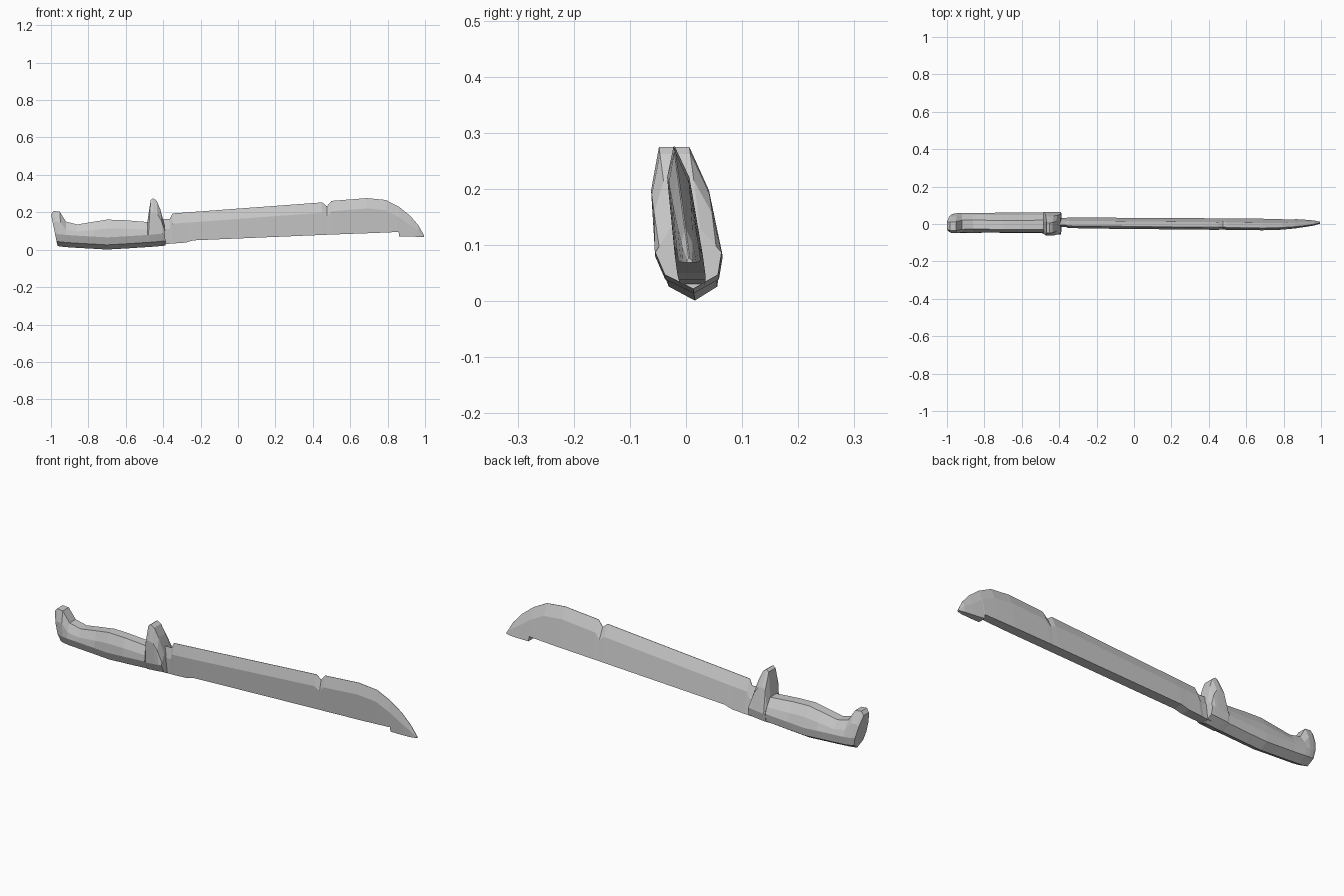
import bpy, bmesh


def lean(z):
    # the whole model lies tilted slightly towards the front
    return 0.016 - 0.135 * z


def loft(name, rings):
    """Skin a list of equal-length closed rings and cap both ends."""
    bm = bmesh.new()
    loops = [[bm.verts.new((x, y + lean(z), z)) for x, y, z in r] for r in rings]
    n = len(loops[0])
    for a, b in zip(loops, loops[1:]):
        for i in range(n):
            j = (i + 1) % n
            bm.faces.new((a[i], a[j], b[j], b[i]))
    bm.faces.new(loops[0])
    bm.faces.new(loops[-1][::-1])
    bmesh.ops.recalc_face_normals(bm, faces=bm.faces)
    mesh = bpy.data.meshes.new(name)
    bm.to_mesh(mesh)
    bm.free()
    ob = bpy.data.objects.new(name, mesh)
    bpy.context.collection.objects.link(ob)
    return ob


def blade_ring(x, zb, zt, w):
    # thick flat back at the bottom, bevelled to a sharp edge at the top
    zs = zt - min(0.055, 0.45 * (zt - zb))
    return [(x, -w, zb), (x, -w * 0.82, zs), (x, -0.001, zt),
            (x, 0.001, zt), (x, w * 0.82, zs), (x, w, zb)]


def grip_ring(xb, xt, zb, zt, w):
    # keel at the bottom, faceted sides, narrow flat top
    h = zt - zb
    half = [(0.8, zb + 0.025), (1.0, zb + 0.065), (0.86, zb + 0.7 * h), (0.45, zt)]

    def px(z):
        return xb + (xt - xb) * (z - zb) / h
    left = [(px(z), -k * w, z) for k, z in half]
    right = [(px(z), k * w, z) for k, z in reversed(half)]
    return [(xb, 0, zb)] + left + right


# Blade: x, bottom, top, half thickness
blade = [
    (-0.41, 0.030, 0.165, 0.021), (-0.365, 0.032, 0.165, 0.021),
    (-0.35, 0.033, 0.194, 0.023), (-0.28, 0.038, 0.199, 0.024),
    (-0.24, 0.050, 0.202, 0.025), (0.45, 0.079, 0.253, 0.025),
    (0.475, 0.080, 0.232, 0.025), (0.50, 0.081, 0.261, 0.025),
    (0.69, 0.088, 0.276, 0.024), (0.79, 0.092, 0.266, 0.022),
    (0.859, 0.095, 0.230, 0.020), (0.861, 0.072, 0.229, 0.020),
    (0.92, 0.070, 0.182, 0.016), (0.965, 0.069, 0.130, 0.012),
    (0.995, 0.069, 0.076, 0.005),
]
loft("blade", [blade_ring(*s) for s in blade])

# Grip with pommel hook: x at bottom, x at top, bottom, top, half width
grip = [
    (-0.965, -1.0, 0.020, 0.190, 0.046), (-0.955, -0.985, 0.018, 0.207, 0.050),
    (-0.94, -0.953, 0.016, 0.204, 0.053), (-0.92, -0.92, 0.014, 0.150, 0.054),
    (-0.86, -0.86, 0.010, 0.135, 0.053), (-0.77, -0.77, 0.005, 0.150, 0.053),
    (-0.70, -0.70, 0.001, 0.161, 0.054), (-0.61, -0.61, 0.006, 0.158, 0.054),
    (-0.47, -0.47, 0.015, 0.147, 0.055),
]
loft("grip", [grip_ring(*s) for s in grip])

# Hand guard with upper prong
guard = [
    (-0.485, -0.485, 0.014, 0.146, 0.057), (-0.483, -0.467, 0.014, 0.265, 0.060),
    (-0.455, -0.453, 0.016, 0.275, 0.060), (-0.42, -0.435, 0.019, 0.262, 0.060),
    (-0.40, -0.415, 0.021, 0.215, 0.060), (-0.387, -0.393, 0.022, 0.130, 0.059),
]
loft("hand_guard", [grip_ring(*s) for s in guard])
